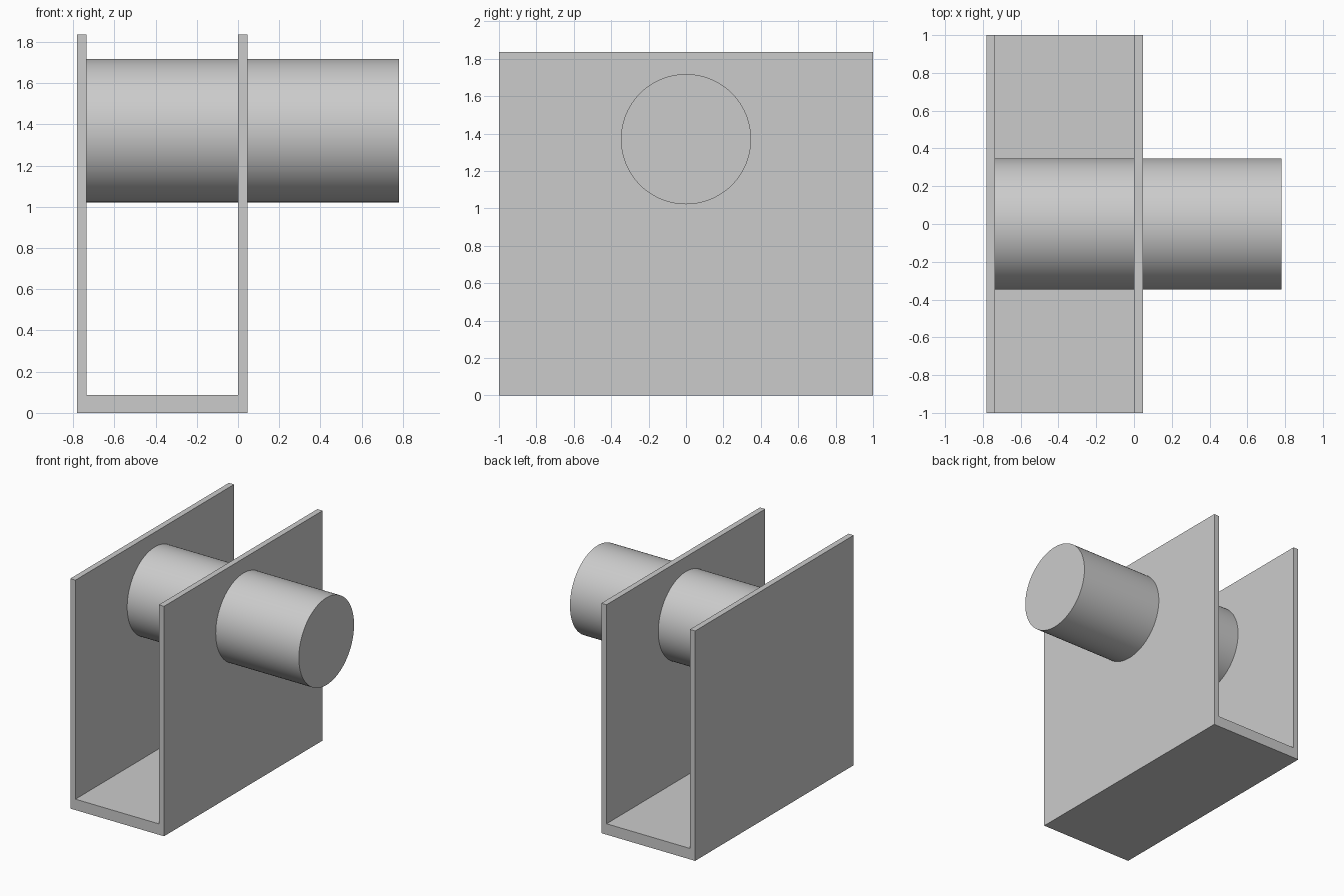
import bpy
import bmesh
import math
from mathutils import Matrix, Vector

cube = bpy.data.objects.get("Cube")
if cube:
    bpy.data.objects.remove(cube, do_unlink=True)

# Single grey finish
grey = bpy.data.materials.new("light_grey")
grey.use_nodes = True
colour = (0.6, 0.6, 0.6, 1.0)
grey.diffuse_color = colour
grey.node_tree.nodes["Principled BSDF"].inputs["Base Color"].default_value = colour

LEFT, RIGHT = 0.047, -0.781   # outer faces of the two walls
WALL, FLOOR = 0.046, 0.087    # thicknesses
HEIGHT, HALF_DEPTH = 1.835, 1.0
PIN_RADIUS, PIN_Z, PIN_END = 0.348, 1.37, 0.781


def add_object(name, bm):
    bmesh.ops.recalc_face_normals(bm, faces=bm.faces)
    mesh = bpy.data.meshes.new(name)
    bm.to_mesh(mesh)
    bm.free()
    mesh.materials.append(grey)
    obj = bpy.data.objects.new(name, mesh)
    bpy.context.collection.objects.link(obj)
    return obj


# U-shaped channel: profile in x and z, extruded along y
inner_left, inner_right = LEFT - WALL, RIGHT + WALL
profile = [(RIGHT, 0), (LEFT, 0), (LEFT, HEIGHT), (inner_left, HEIGHT),
           (inner_left, FLOOR), (inner_right, FLOOR),
           (inner_right, HEIGHT), (RIGHT, HEIGHT)]
bm = bmesh.new()
face = bm.faces.new([bm.verts.new((x, -HALF_DEPTH, z)) for x, z in profile])
extruded = bmesh.ops.extrude_face_region(bm, geom=[face])["geom"]
bmesh.ops.translate(bm, vec=(0, 2 * HALF_DEPTH, 0),
                    verts=[v for v in extruded if isinstance(v, bmesh.types.BMVert)])
add_object("u_channel", bm)

# Round pin through the left wall, seated in the inner face of the right wall
start = inner_right - WALL / 4
bm = bmesh.new()
bmesh.ops.create_cone(
    bm, cap_ends=True, segments=96, radius1=PIN_RADIUS, radius2=PIN_RADIUS,
    depth=PIN_END - start,
    matrix=Matrix.Translation(Vector(((start + PIN_END) / 2, 0, PIN_Z)))
    @ Matrix.Rotation(math.pi / 2, 4, "Y"))
pin = add_object("round_pin", bm)
bpy.ops.object.select_all(action="DESELECT")
pin.select_set(True)
bpy.context.view_layer.objects.active = pin
bpy.ops.object.shade_smooth_by_angle(angle=math.radians(30))
